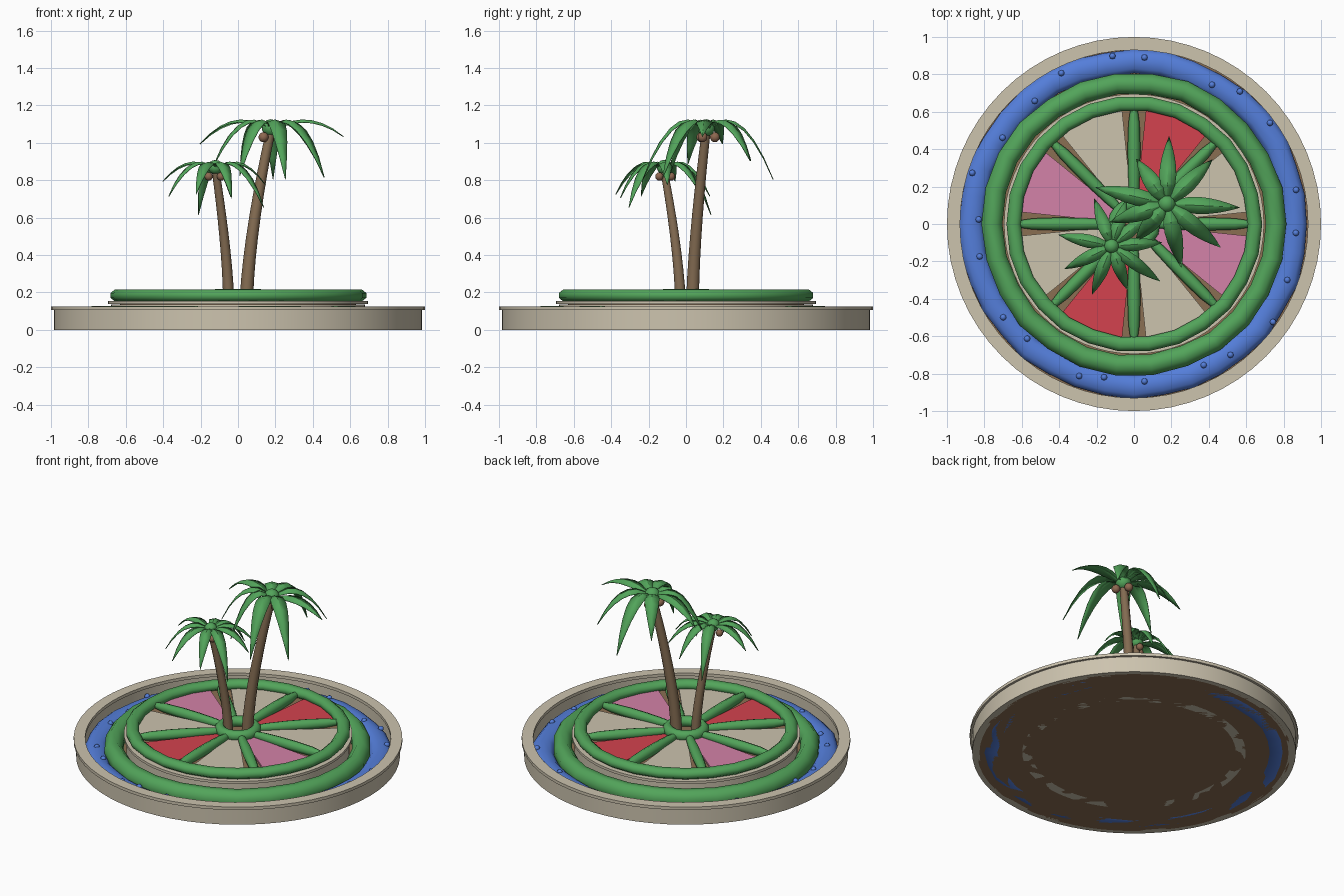
import bpy, bmesh, math, random
from mathutils import Vector

if "Cube" in bpy.data.objects:
    bpy.data.objects.remove(bpy.data.objects["Cube"])

random.seed(4)
TAU = math.tau


def material(name, r, g, b):
    lin = [((c / 255 + 0.055) / 1.055) ** 2.4 for c in (r, g, b)]
    m = bpy.data.materials.new(name)
    m.diffuse_color = (*lin, 1)
    m.use_nodes = True
    m.node_tree.nodes["Principled BSDF"].inputs["Base Color"].default_value = m.diffuse_color
    return m


STONE = material("pale stone", 204, 195, 174)
SOIL = material("soil brown", 138, 110, 82)
GREEN = material("leaf green", 82, 164, 90)
BLUE = material("flower blue", 84, 126, 218)
RED = material("flower red", 212, 66, 78)
PINK = material("flower pink", 212, 130, 168)
BARK = material("bark brown", 132, 108, 82)
NUT = material("nut brown", 142, 104, 80)


def make(name, verts, faces, mat, smooth=35):
    mesh = bpy.data.meshes.new(name)
    mesh.from_pydata(verts, [], faces)
    bm = bmesh.new()
    bm.from_mesh(mesh)
    bmesh.ops.remove_doubles(bm, verts=bm.verts, dist=1e-5)
    bmesh.ops.recalc_face_normals(bm, faces=bm.faces)
    bm.to_mesh(mesh)
    bm.free()
    mesh.materials.append(mat)
    ob = bpy.data.objects.new(name, mesh)
    bpy.context.collection.objects.link(ob)
    if smooth:
        bpy.ops.object.select_all(action='DESELECT')
        bpy.context.view_layer.objects.active = ob
        ob.select_set(True)
        bpy.ops.object.shade_smooth_by_angle(angle=math.radians(smooth))
    return ob


def grid_faces(rows, cols, wrap_rows):
    n = rows if wrap_rows else rows - 1
    return [(i * cols + j, i * cols + (j + 1) % cols,
             (i + 1) % rows * cols + (j + 1) % cols, (i + 1) % rows * cols + j)
            for i in range(n) for j in range(cols)]


def lathe(name, profile, mat, segs=64):
    """Spin a closed (radius, z) profile around the z axis."""
    verts = [(r * math.cos(TAU * i / segs), r * math.sin(TAU * i / segs), z)
             for i in range(segs) for r, z in profile]
    return make(name, verts, grid_faces(segs, len(profile), True), mat)


def disc(name, radius, z0, z1, mat, segs=64):
    ring = [(radius * math.cos(TAU * i / segs), radius * math.sin(TAU * i / segs)) for i in range(segs)]
    verts = [(x, y, z) for z in (z0, z1) for x, y in ring]
    faces = grid_faces(2, segs, False) + [tuple(range(segs)), tuple(range(segs, 2 * segs))]
    return make(name, verts, faces, mat)


def hedge_ring(name, radius, width, height, z, mat, segs, sides=8, wobble=0.0):
    """Ring-shaped planting with a slightly uneven clipped section."""
    verts = []
    for i in range(segs):
        a = TAU * i / segs
        dr, s = random.uniform(-wobble, wobble), 1 + random.uniform(-4, 4) * wobble
        for j in range(sides):
            b = TAU * (j + 0.5) / sides
            r = radius + dr + width * s * math.cos(b)
            verts.append((r * math.cos(a), r * math.sin(a), max(0.0, z + height * s * math.sin(b))))
    return make(name, verts, grid_faces(segs, sides, True), mat, 60)


def tube(name, points, radii, mat, sides=8):
    """Capped tube with a changing radius along a path."""
    pts, verts = [Vector(p) for p in points], []
    for i, p in enumerate(pts):
        d = (pts[min(i + 1, len(pts) - 1)] - pts[max(i - 1, 0)]).normalized()
        u = d.cross(Vector((0, 1, 0)) if abs(d.z) > 0.5 else Vector((0, 0, 1))).normalized()
        v = d.cross(u)
        verts += [p + radii[i] * (u * math.cos(TAU * j / sides) + v * math.sin(TAU * j / sides))
                  for j in range(sides)]
    n = len(verts)
    faces = grid_faces(len(pts), sides, False) + [tuple(range(sides)), tuple(range(n - sides, n))]
    return make(name, verts, faces, mat, 50)


def ball(name, pos, radius, mat, squash=1.0, segs=10, rings=7):
    verts = []
    for i in range(rings + 1):
        a = math.pi * i / rings
        verts += [(pos[0] + radius * math.sin(a) * math.cos(TAU * j / segs),
                   pos[1] + radius * math.sin(a) * math.sin(TAU * j / segs),
                   pos[2] + radius * squash * math.cos(a)) for j in range(segs)]
    ob = make(name, verts, grid_faces(rings + 1, segs, False), mat, 60)
    return ob


# Outer basin: base soil, wall and overhanging coping
disc("base_soil", 0.955, 0.0, 0.012, SOIL)
lathe("outer_wall", [(0.94, 0.0), (0.985, 0.0), (0.985, 0.105), (0.94, 0.105)], STONE)
lathe("outer_coping", [(0.93, 0.105), (1.0, 0.105), (1.0, 0.125), (0.93, 0.125)], STONE)

# Blue flower border with small blossoms
hedge_ring("blue_border", 0.865, 0.068, 0.043, 0.03, BLUE, 36, 10, 0.008)
for k in range(22):
    a = TAU * (k + random.uniform(-0.3, 0.3)) / 22
    r = random.uniform(0.83, 0.91)
    ball("blue_blossom", (r * math.cos(a), r * math.sin(a), 0.066), 0.018, BLUE, 1, 8, 5)

# Low green hedge around the raised bed
hedge_ring("lower_hedge", 0.757, 0.06, 0.066, 0.065, GREEN, 26, 8, 0.005)

# Raised round bed with its coping, soil and upper hedge
lathe("inner_wall", [(0.62, 0.0), (0.68, 0.0), (0.68, 0.135), (0.62, 0.135)], STONE)
lathe("inner_coping", [(0.60, 0.138), (0.695, 0.138), (0.695, 0.155), (0.60, 0.155)], STONE)
disc("bed_soil", 0.63, 0.10, 0.158, SOIL)
hedge_ring("upper_hedge", 0.645, 0.042, 0.034, 0.184, GREEN, 26, 8, 0.002)

# Eight flower wedges separated by hedge spokes
COLOURS = [STONE, RED, STONE, PINK, STONE, RED, STONE, PINK]
for k, mat in enumerate(COLOURS):
    angles = [math.radians(45 * k + 6 + 33 * i / 6) for i in range(7)]
    outline = [(0.62 * math.cos(a), 0.62 * math.sin(a)) for a in angles]
    outline += [(0.12 * math.cos(a), 0.12 * math.sin(a)) for a in reversed(angles)]
    n = len(outline)
    verts = [(x, y, z) for z in (0.15, 0.17) for x, y in outline]
    faces = grid_faces(2, n, False) + [tuple(range(n)), tuple(range(n, 2 * n))]
    make("flower_wedge", verts, faces, mat)
    c, s = math.cos(TAU * k / 8), math.sin(TAU * k / 8)
    tube("hedge_spoke", [(r * c, r * s, 0.18) for r in (0.1, 0.18, 0.3, 0.42, 0.54, 0.61)],
         [0.02, 0.028, 0.033, 0.034, 0.03, 0.02], GREEN)
hedge_ring("hub_hedge", 0.108, 0.034, 0.034, 0.187, GREEN, 16, 8, 0.002)


def palm(label, base, top, radius, half_width, rise, fronds, nut_angles):
    """Curved trunk, arched fronds, crown ball and nuts."""
    base, top = Vector(base), Vector(top)
    path, radii = [], []
    for i in range(9):
        t = i / 8
        p = base.lerp(top, t)
        p.xy = base.xy + (top - base).xy * t ** 1.5
        path.append(p)
        radii.append(radius * (1 - 0.32 * t))
    tube(label + "_trunk", path, radii, BARK, 10)
    verts, faces = [], []
    widths = [0.25, 0.6, 0.9, 1.0, 0.92, 0.72, 0.42, 0.03]
    for deg, length, drop in fronds:
        a = math.radians(deg)
        out, side = Vector((math.cos(a), math.sin(a), 0)), Vector((-math.sin(a), math.cos(a), 0))
        up = 2 * rise + 2 * math.sqrt(rise * rise + rise * drop)
        start = len(verts)
        for i, w in enumerate(widths):
            t = i / (len(widths) - 1)
            p = top + out * length * t
            p.z += up * t - (up + drop) * t * t
            edge = side * half_width * w
            fold = Vector((0, 0, 0.3 * half_width * w))
            verts += [p - edge - fold, p, p + edge - fold]
        for i in range(len(widths) - 1):
            for j in range(2):
                q = start + i * 3 + j
                faces.append((q, q + 3, q + 4, q + 1))
    leaves = make(label + "_fronds", verts, faces, GREEN, 25)
    leaves.modifiers.new("thickness", 'SOLIDIFY').thickness = 0.004
    ball(label + "_crown", top + Vector((0, 0, 0.015)), radius * 1.35, GREEN, 0.95)
    for deg in nut_angles:
        a = math.radians(deg)
        ball(label + "_nut", top + Vector((1.3 * radius * math.cos(a), 1.3 * radius * math.sin(a), -0.035)),
             radius * 0.75, NUT)


# Fronds are (direction in degrees, reach, tip drop)
palm("tall_palm", (0.045, 0.035, 0.15), (0.175, 0.108, 1.065), 0.036, 0.046, 0.06,
     [(88, 0.36, 0.26), (44, 0.34, 0.16), (-3, 0.39, 0.03), (-39, 0.37, 0.25), (-77, 0.35, 0.26),
      (-130, 0.26, 0.24), (198, 0.32, 0.18), (167, 0.39, 0.07), (124, 0.29, 0.16)], (215, 335, 95))
palm("short_palm", (-0.05, -0.03, 0.15), (-0.12, -0.118, 0.855), 0.03, 0.036, 0.045,
     [(168, 0.29, 0.06), (206, 0.28, 0.14), (248, 0.28, 0.13), (290, 0.25, 0.15), (324, 0.32, 0.2),
      (4, 0.27, 0.08), (40, 0.28, 0.1), (72, 0.26, 0.14), (110, 0.27, 0.24)], (200, 320, 80))
